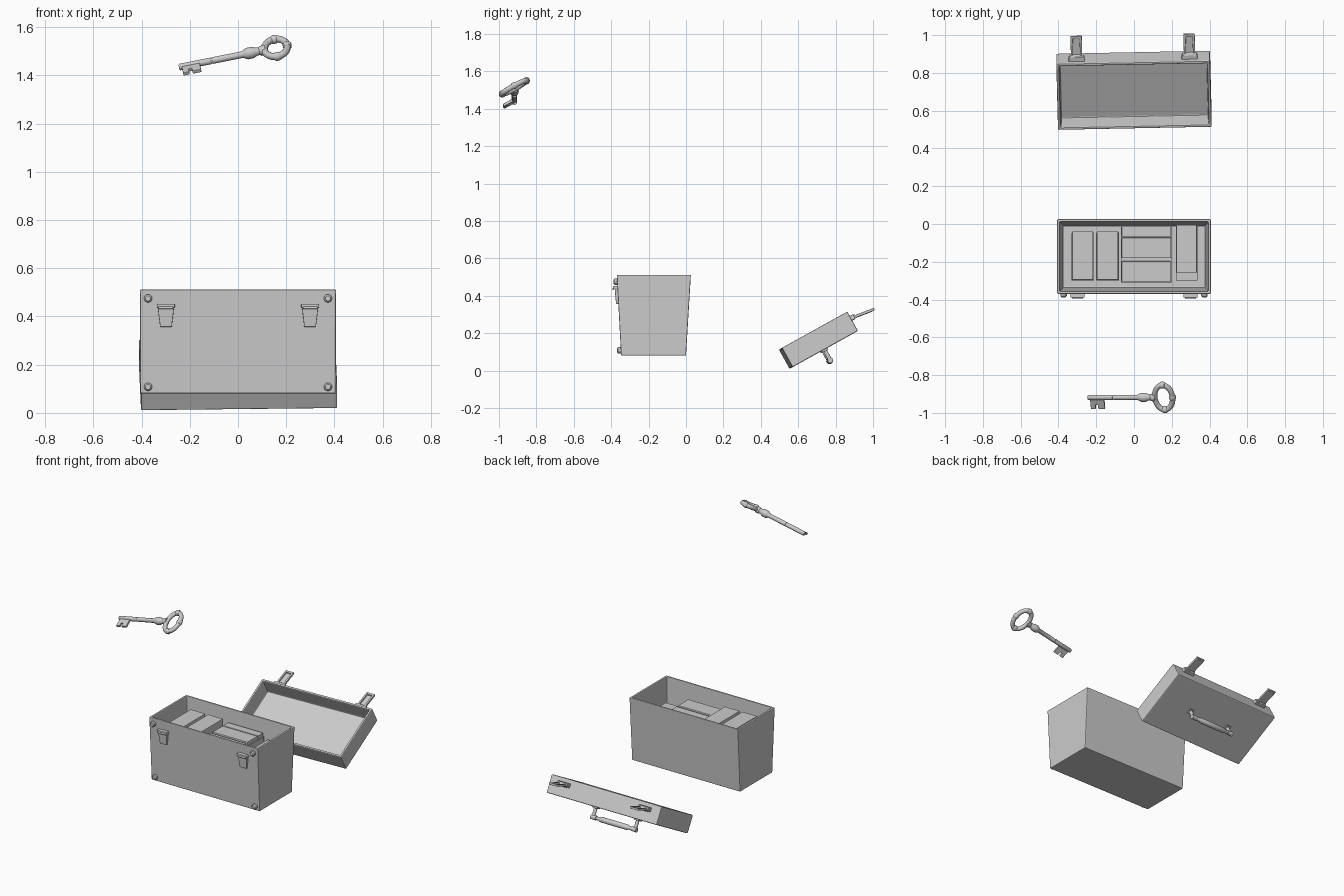
import bpy, bmesh, math
from mathutils import Matrix, Vector

if "Cube" in bpy.data.objects:
    bpy.data.objects.remove(bpy.data.objects["Cube"])

metal = bpy.data.materials.new("plain_grey")
metal.diffuse_color = (0.6, 0.6, 0.6, 1)
metal.use_nodes = True
metal.node_tree.nodes["Principled BSDF"].inputs["Base Color"].default_value = metal.diffuse_color


def finish(name, bm, M=Matrix(), bevel=0.0, smooth=False):
    bmesh.ops.recalc_face_normals(bm, faces=bm.faces)
    me = bpy.data.meshes.new(name)
    bm.to_mesh(me)
    bm.free()
    me.materials.append(metal)
    ob = bpy.data.objects.new(name, me)
    bpy.context.collection.objects.link(ob)
    ob.matrix_world = M
    if bevel:
        mod = ob.modifiers.new("bevel", 'BEVEL')
        mod.width, mod.segments = bevel, 2
    if smooth:
        bpy.ops.object.select_all(action='DESELECT')
        ob.select_set(True)
        bpy.context.view_layer.objects.active = ob
        bpy.ops.object.shade_smooth_by_angle(angle=math.radians(40))
    return ob


def rings(name, levels, M=Matrix(), bevel=0.0):
    """Rectangles (x0, x1, y0, y1, z) joined in order and capped at both ends."""
    bm = bmesh.new()
    loops = [[bm.verts.new(p) for p in
              ((a, c, z), (b, c, z), (b, d, z), (a, d, z))]
             for a, b, c, d, z in levels]
    for lo, hi in zip(loops, loops[1:]):
        for i in range(4):
            j = (i + 1) % 4
            bm.faces.new((lo[i], lo[j], hi[j], hi[i]))
    bm.faces.new(loops[0][::-1])
    bm.faces.new(loops[-1])
    return finish(name, bm, M, bevel)


def block(name, x0, x1, y0, y1, z0, z1, M=Matrix(), bevel=0.0):
    return rings(name, [(x0, x1, y0, y1, z0), (x0, x1, y0, y1, z1)], M, bevel)


def lathe(name, p, q, profile, M=Matrix(), n=16):
    """Turn a profile of (fraction along p-q, radius) around the axis p-q."""
    p, q = Vector(p), Vector(q)
    axis = q - p
    rot = axis.to_track_quat('Z', 'Y').to_matrix()
    bm = bmesh.new()
    loops = [[bm.verts.new(p + axis * t + rot @ Vector(
        (r * math.cos(k * math.tau / n), r * math.sin(k * math.tau / n), 0)))
        for k in range(n)] for t, r in profile]
    for lo, hi in zip(loops, loops[1:]):
        for i in range(n):
            j = (i + 1) % n
            bm.faces.new((lo[i], lo[j], hi[j], hi[i]))
    bm.faces.new(loops[0][::-1])
    bm.faces.new(loops[-1])
    return finish(name, bm, M, smooth=True)


def rod(name, p, q, r, M=Matrix(), n=16):
    return lathe(name, p, q, [(0, r), (1, r)], M, n)


# Open case body, narrower at the bottom
rings("case_body", [
    (-.405, .405, -.347, .0, .08), (-.407, .407, -.37, .026, .512),
    (-.392, .392, -.355, .011, .512), (-.376, .376, -.337, -.008, .10)], bevel=.005)

# Contents: two stacks on the left, three in the middle, two on the right
for i, (x0, x1) in enumerate([(-.33, -.212), (-.2, -.08)]):
    block(f"left_pack_lower_{i}", x0, x1, -.3, -.045, .10, .30, bevel=.003)
    block(f"left_pack_upper_{i}", x0 + .004, x1 - .004, -.296, -.04, .30, .46, bevel=.003)
for i, (y0, y1, top) in enumerate([(-.305, -.197, .43), (-.18, -.072, .43), (-.066, -.012, .43)]):
    block(f"middle_pack_{i}", -.065, .197, y0, y1, .10, top, bevel=.003)
block("middle_tray", -.069, .202, -.31, -.009, .10, .405)
block("right_pack_lower", .222, .337, -.3, -.01, .10, .30, bevel=.003)
block("right_pack_upper", .225, .333, -.258, -.005, .30, .39, bevel=.003)


def front_y(z):
    return -.347 - .023 * (z - .08) / .432


# Corner studs and front latches
for s in (-1, 1):
    for z in (.108, .475):
        y = front_y(z)
        lathe("corner_stud", (s * .373, y + .01, z), (s * .373, y - .02, z),
              [(0, .013), (.35, .017), (.8, .017), (1, .011)])
    c = s * .299
    y = front_y(.44)
    block("latch_hook", c - .037, c + .037, y - .024, y + .008, .436, .452, bevel=.003)
    rings("latch_plate", [(c - .024, c + .024, y - .008, y + .012, .357),
                          (c - .034, c + .034, y - .015, y + .006, .438)], bevel=.002)
    rod("latch_pin", (c - .03, y - .022, .436), (c + .03, y - .022, .436), .006, n=10)

# Lid lying upside down behind the case, tilted up at its back
lid = (Matrix.Translation((0, .708, .162)) @ Matrix.Rotation(math.radians(29), 4, 'X')
       @ Matrix.Rotation(math.radians(1.3), 4, 'Z'))
rings("lid", [
    (-.407, .407, -.2, .2, -.059), (-.407, .407, -.2, .2, .059),
    (-.392, .392, -.185, .185, .059), (-.390, .390, -.183, .183, -.042)], lid, bevel=.006)

# Hinged clasp loops on the back wall of the lid
for s in (-1, 1):
    clasp = lid @ Matrix.Translation((s * .299, .2, .02)) @ Matrix.Rotation(math.radians(-8), 4, 'X')
    block("clasp_base", -.042, .042, -.006, .022, -.014, .014, clasp, bevel=.004)
    rod("clasp_pivot", (-.036, .02, 0), (.036, .02, 0), .012, clasp, 12)
    for t in (-1, 1):
        block("clasp_side", t * .024 - .006, t * .024 + .006, .015, .137, -.007, .007, clasp, bevel=.002)
    block("clasp_end", -.03, .03, .122, .137, -.006, .006, clasp, bevel=.002)
    block("clasp_web", -.02, .02, .015, .124, -.007, -.002, clasp)

# Carry handle under the upturned lid
for s in (-1, 1):
    block("handle_foot", s * .155 - .02, s * .155 + .02, -.018, .018, -.068, -.056, lid, bevel=.003)
    rod("handle_post", (s * .155, 0, -.06), (s * .155, 0, -.128), .011, lid, 12)
    rod("handle_knuckle", (s * .168, 0, -.125), (s * .13, 0, -.125), .015, lid, 14)
lathe("handle_grip", (-.135, 0, -.125), (.135, 0, -.125),
      [(0, .010), (.1, .012), (.14, .017), (.5, .018), (.86, .017), (.9, .012), (1, .010)], lid)

# Key floating in front, its local x along the shaft and y across the bow
key = (Matrix.Translation((.157, -.918, 1.514)) @ Matrix.Rotation(math.radians(-11.3), 4, 'Y')
       @ Matrix.Rotation(math.radians(29), 4, 'X'))
lathe("key_shaft", (-.41, 0, 0), (-.045, 0, 0),
      [(0, .011), (.01, .014), (.37, .014), (.371, .012), (.385, .012), (.386, .014),
       (.74, .014), (.76, .019), (.79, .024), (.86, .024), (.89, .018),
       (.93, .016), (.95, .021), (1, .021)], key)

# Oval bow with thicker collars
A, B, R = .048, .074, .0145
bm = bmesh.new()
N, K = 40, 12
loops = []
for i in range(N):
    a = i * math.tau / N
    c = Vector((A * math.cos(a), B * math.sin(a), 0))
    out = Vector((math.cos(a) / A, math.sin(a) / B, 0)).normalized()
    loops.append([bm.verts.new(c + out * R * math.cos(k * math.tau / K)
                               + Vector((0, 0, R * math.sin(k * math.tau / K)))) for k in range(K)])
for i in range(N):
    lo, hi = loops[i], loops[(i + 1) % N]
    for k in range(K):
        j = (k + 1) % K
        bm.faces.new((lo[k], lo[j], hi[j], hi[k]))
finish("key_bow", bm, key, smooth=True)
for deg in (0, 90, 270):
    a = math.radians(deg)
    c = Vector((A * math.cos(a), B * math.sin(a), 0))
    t = Vector((-math.sin(a), math.cos(a), 0)) * .013
    lathe("key_bow_collar", c - t, c + t, [(0, .015), (.25, .0185), (.75, .0185), (1, .015)], key)

# Notched key bit
block("key_bit_web", -.398, -.322, -.042, 0, -.007, .007, key, bevel=.002)
block("key_tooth_outer", -.398, -.372, -.066, -.038, -.007, .007, key, bevel=.002)
block("key_tooth_inner", -.358, -.322, -.066, -.038, -.007, .007, key, bevel=.002)
